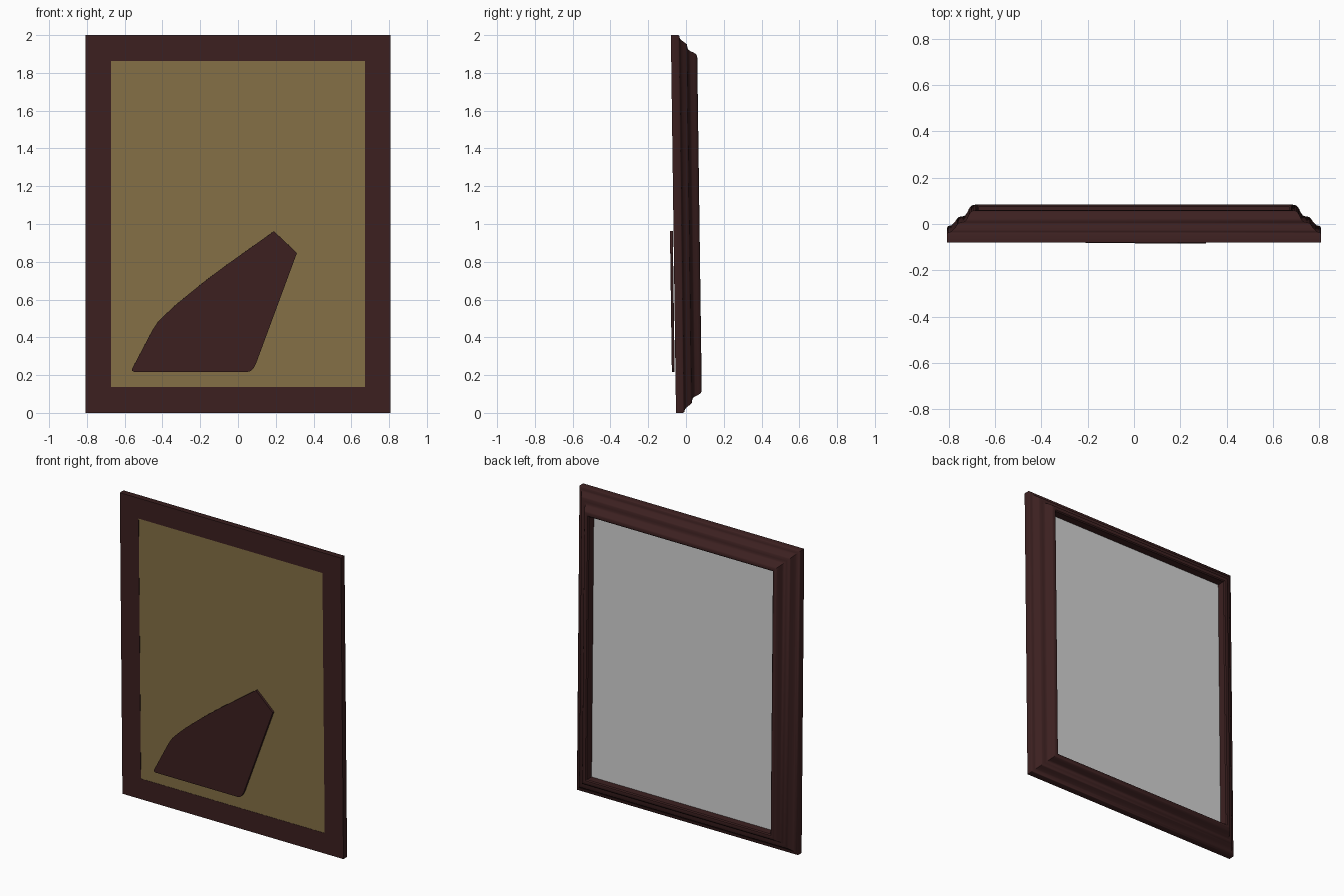
import bpy, bmesh
from mathutils import Matrix

if "Cube" in bpy.data.objects:
    bpy.data.objects.remove(bpy.data.objects["Cube"])

HALF_W, HEIGHT, BORDER = 0.808, 2.0, 0.136
# The whole piece leans slightly; local y is depth behind the flat face
LEAN = Matrix.Translation((0, -0.053, 0)) @ Matrix.Rotation(0.0135, 4, 'X')


def material(name, rgb):
    m = bpy.data.materials.new(name)
    m.use_nodes = True
    m.diffuse_color = (*rgb, 1)
    bsdf = next(n for n in m.node_tree.nodes if n.type == 'BSDF_PRINCIPLED')
    bsdf.inputs["Base Color"].default_value = (*rgb, 1)
    bsdf.inputs["Roughness"].default_value = 0.6
    return m


brown = material("dark_brown_wood", (0.045, 0.0145, 0.0145))
tan = material("tan_board", (0.235, 0.165, 0.062))
grey = material("light_grey_glass", (0.65, 0.65, 0.65))


def finish(name, bm, mats, smooth=False):
    bmesh.ops.recalc_face_normals(bm, faces=bm.faces)
    mesh = bpy.data.meshes.new(name)
    bm.to_mesh(mesh)
    bm.free()
    for m in mats:
        mesh.materials.append(m)
    obj = bpy.data.objects.new(name, mesh)
    bpy.context.collection.objects.link(obj)
    obj.matrix_world = LEAN
    if smooth:
        bpy.ops.object.select_all(action='DESELECT')
        obj.select_set(True)
        bpy.context.view_layer.objects.active = obj
        bpy.ops.object.shade_smooth_by_angle(angle=0.7)


# Moulded frame: a profile of (inset, depth) swept round the mitred rectangle
profile = [(0, 0), (0, .038), (.005, .044), (.017, .047), (.026, .054),
           (.036, .066), (.043, .077), (.05, .084), (.068, .087), (.078, .091),
           (.087, .104), (.095, .121), (.103, .132), (.112, .137), (.122, .138),
           (.13, .137), (BORDER, .13), (BORDER, 0)]
bm = bmesh.new()
rings = []
for inset, depth in profile:
    x, lo, hi = HALF_W - inset, inset, HEIGHT - inset
    rings.append([bm.verts.new(c) for c in
                  ((-x, depth, lo), (x, depth, lo), (x, depth, hi), (-x, depth, hi))])
for i, ring in enumerate(rings):
    nxt = rings[(i + 1) % len(rings)]
    for k in range(4):
        j = (k + 1) % 4
        bm.faces.new((ring[k], ring[j], nxt[j], nxt[k]))
finish("frame", bm, [brown], smooth=True)

# Backing board and glass: tan on the flat side, grey on the moulded side
bm = bmesh.new()
bmesh.ops.create_cube(bm, size=1)
edge = BORDER - 0.004
bmesh.ops.scale(bm, vec=(2 * (HALF_W - edge), 0.079, HEIGHT - 2 * edge), verts=bm.verts)
bmesh.ops.translate(bm, vec=(0, 0.041, HEIGHT / 2), verts=bm.verts)
bm.normal_update()
for f in bm.faces:
    f.material_index = 1 if f.normal.y > 0.5 else 0
finish("backing_board", bm, [tan, grey])

# Easel leg: flat plate lying just clear of the board
outline = [(-.55, .217), (.05, .217), (.068, .222), (.083, .237), (.095, .26),
           (.312, .847), (.19, .962), (-.07, .777), (-.18, .694), (-.257, .632),
           (-.33, .572), (-.39, .516), (-.425, .48), (-.452, .44), (-.56, .235),
           (-.56, .223)]
bm = bmesh.new()
plate = bm.faces.new([bm.verts.new((x, -0.019, z)) for x, z in outline])
out = bmesh.ops.extrude_face_region(bm, geom=[plate])
bmesh.ops.translate(bm, vec=(0, 0.015, 0),
                    verts=[v for v in out["geom"] if isinstance(v, bmesh.types.BMVert)])
finish("easel_leg", bm, [brown])
